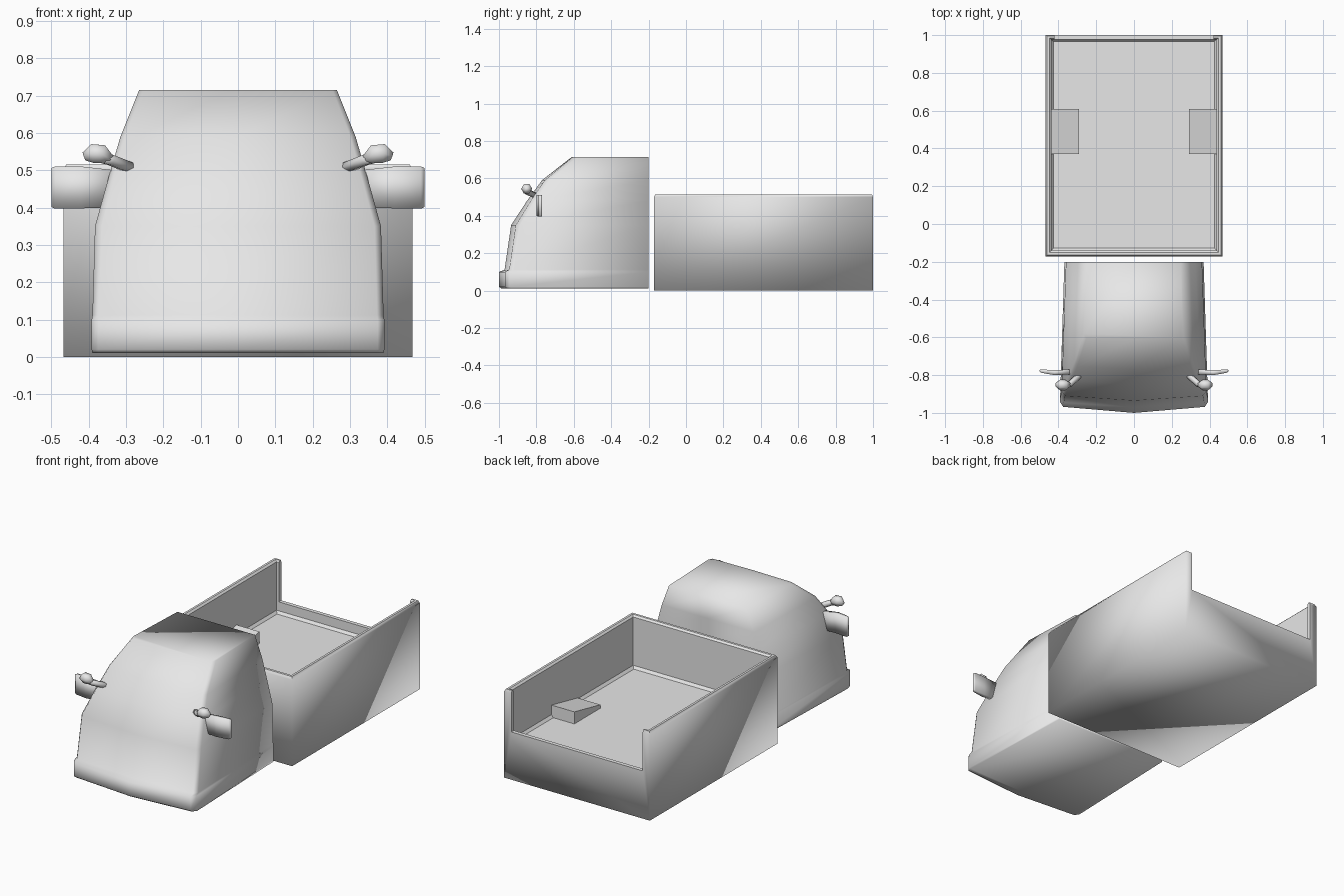
import bpy, bmesh
from mathutils import Vector

cube = bpy.data.objects.get("Cube")
if cube:
    bpy.data.objects.remove(cube, do_unlink=True)

grey = bpy.data.materials.new("light_grey")
grey.use_nodes = True
grey.diffuse_color = (0.8, 0.8, 0.8, 1)
grey.node_tree.nodes["Principled BSDF"].inputs["Base Color"].default_value = (0.8, 0.8, 0.8, 1)


def loft(name, rings):
    """Skin a list of closed point rings and cap both ends."""
    bm = bmesh.new()
    loops = [[bm.verts.new(p) for p in ring] for ring in rings]
    n = len(loops[0])
    for a, b in zip(loops, loops[1:]):
        for i in range(n):
            j = (i + 1) % n
            bm.faces.new((a[i], a[j], b[j], b[i]))
    bm.faces.new(loops[0])
    bm.faces.new(loops[-1])
    bmesh.ops.recalc_face_normals(bm, faces=bm.faces)
    for f in bm.faces:
        f.smooth = True
    mesh = bpy.data.meshes.new(name)
    bm.to_mesh(mesh)
    bm.free()
    mesh.materials.append(grey)
    obj = bpy.data.objects.new(name, mesh)
    bpy.context.collection.objects.link(obj)
    return obj


def box_ring(hw, y0, y1, z):
    return [(-hw, y0, z), (hw, y0, z), (hw, y1, z), (-hw, y1, z)]


# Cab: one bowed outline per height (z, half width, centre nose y, corner y)
def cab_ring(z, w, nose, corner):
    half = [(w * 0.955, corner), (w, corner + 0.025), (w * 0.94, -0.2)]
    right = [(x, y, z) for x, y in half]
    left = [(-x, y, z) for x, y in reversed(half)]
    return [(0, nose, z)] + right + [(0, -0.2, z)] + left


cab_levels = [
    (0.01, 0.39, -0.985, -0.955), (0.02, 0.392, -1.0, -0.968),
    (0.10, 0.392, -1.0, -0.968), (0.112, 0.39, -0.97, -0.945),
    (0.35, 0.383, -0.935, -0.91), (0.48, 0.347, -0.85, -0.83),
    (0.59, 0.315, -0.77, -0.755), (0.715, 0.265, -0.61, -0.605),
]
loft("cab", [cab_ring(*level) for level in cab_levels])

# Cargo bed: outer shell, rounded rim, inner walls and floor
bed = loft("cargo_bed", [
    box_ring(0.468, -0.172, 1.0, 0),
    box_ring(0.468, -0.172, 1.0, 0.5),
    box_ring(0.46, -0.164, 0.994, 0.515),
    box_ring(0.447, -0.15, 0.985, 0.515),
    box_ring(0.437, -0.14, 0.977, 0.505),
    box_ring(0.437, -0.14, 0.977, 0.225),
    box_ring(0.425, -0.128, 0.965, 0.21),
])

# Lowered tailgate opening
cutter = loft("tailgate_cutter", [box_ring(0.422, 0.95, 1.1, z) for z in (0.277, 0.7)])
cutter.hide_render = True
cut = bed.modifiers.new("opening", "BOOLEAN")
cut.operation = "DIFFERENCE"
cut.solver = "EXACT"
cut.object = cutter
bpy.context.view_layer.objects.active = bed
bpy.ops.object.modifier_apply(modifier=cut.name)
bpy.data.objects.remove(cutter, do_unlink=True)

# Crisp edges on the rim and interior, soft shading on the outer shell
bm = bmesh.new()
bm.from_mesh(bed.data)
for e in bm.edges:
    if min(v.co.z for v in e.verts) > 0.15 and e.calc_face_angle(0) > 0.6:
        e.smooth = False
for f in bm.faces:
    f.smooth = True
bm.to_mesh(bed.data)
bm.free()


# Tube with a many-sided section swept along (point, radius) stations
def tube(name, stations, sides):
    rings = []
    for i, (p, r) in enumerate(stations):
        before = Vector(stations[max(i - 1, 0)][0])
        after = Vector(stations[min(i + 1, len(stations) - 1)][0])
        d = (after - before).normalized()
        u = d.cross(Vector((0, 0, 1))).normalized()
        v = d.cross(u)
        spin = [Vector((1, 0)), Vector((0.5, 0.87)), Vector((-0.5, 0.87)),
                Vector((-1, 0)), Vector((-0.5, -0.87)), Vector((0.5, -0.87))][:sides]
        rings.append([Vector(p) + r * (u * s.x + v * s.y) for s in spin])
    return loft(name, rings)


for side, label in ((1, "left"), (-1, "right")):
    # Wheel arch inside the bed
    arch = []
    for x in (0.29, 0.437):
        arch.append([(side * x, 0.37, 0.2), (side * x, 0.37, 0.23),
                     (side * x, 0.61, 0.28), (side * x, 0.61, 0.2)])
    bed_arch = loft(label + "_wheel_arch", arch)
    for f in bed_arch.data.polygons:
        f.use_smooth = False

    # Mirror plate, thin and slightly curved
    mirror = []
    for x, y, t, z0, z1 in ((0.33, -0.782, 0.013, 0.4, 0.5), (0.42, -0.787, 0.013, 0.398, 0.51),
                            (0.49, -0.779, 0.009, 0.397, 0.51), (0.5, -0.776, 0.004, 0.402, 0.506)):
        mirror.append([(side * x, y - t, z0), (side * x, y + t, z0),
                       (side * x, y + t, z1), (side * x, y - t, z1)])
    loft(label + "_mirror", mirror)

    # Front lamp on a bent stalk
    tube(label + "_lamp_stalk", [((side * 0.277, -0.79, 0.502), 0.016),
                                 ((side * 0.34, -0.848, 0.527), 0.016),
                                 ((side * 0.37, -0.855, 0.537), 0.018)], 6)
    tube(label + "_lamp_head", [((side * 0.342, -0.85, 0.528), 0.014),
                                ((side * 0.365, -0.852, 0.543), 0.029),
                                ((side * 0.39, -0.852, 0.545), 0.029),
                                ((side * 0.412, -0.85, 0.537), 0.013)], 6)
